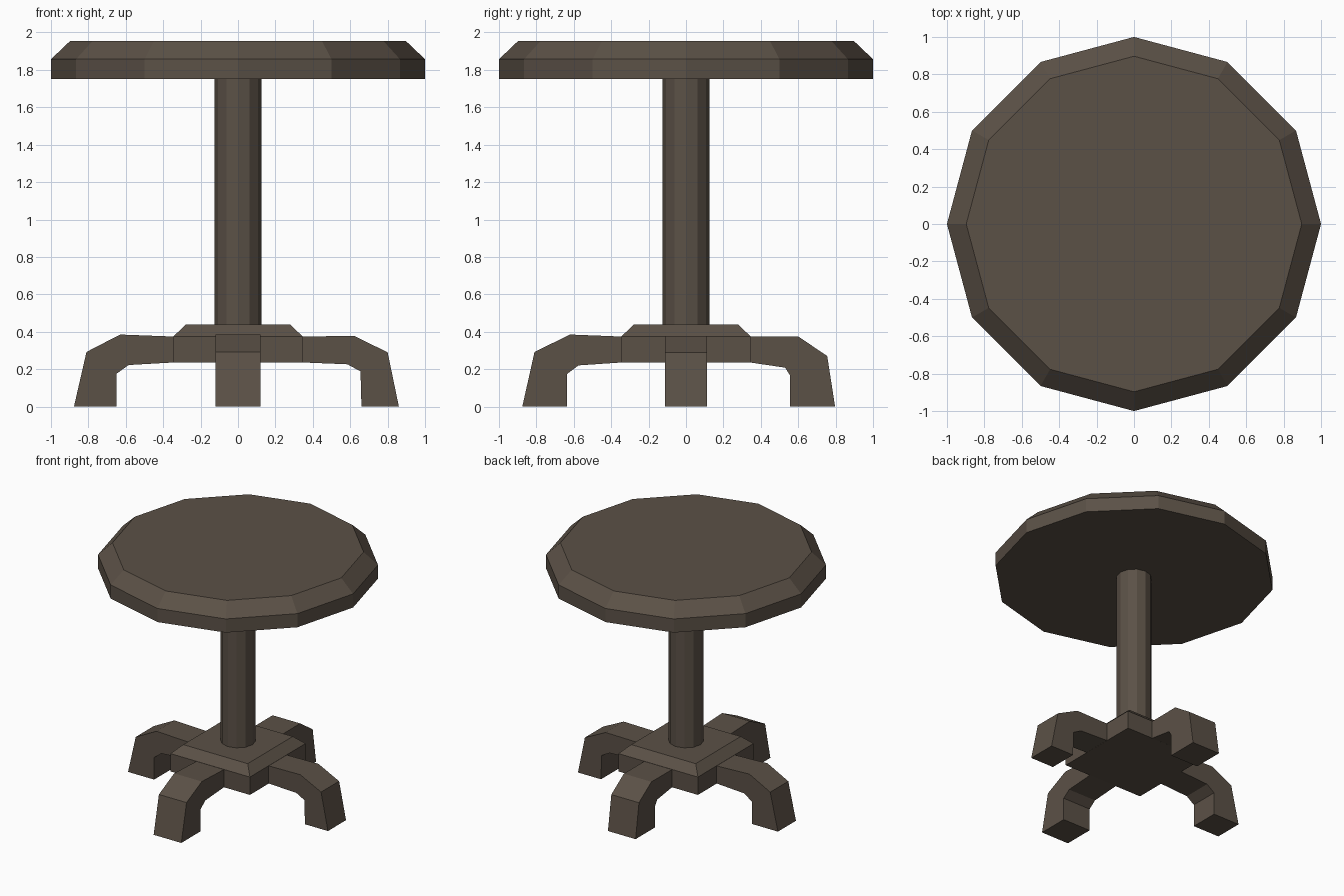
import bpy, bmesh, math
from mathutils import Matrix

if "Cube" in bpy.data.objects:
    bpy.data.objects.remove(bpy.data.objects["Cube"])

wood = bpy.data.materials.new("dark brown wood")
wood.diffuse_color = (0.105, 0.082, 0.062, 1)
wood.use_nodes = True
wood.node_tree.nodes["Principled BSDF"].inputs["Base Color"].default_value = wood.diffuse_color


def make(name, bm):
    bmesh.ops.recalc_face_normals(bm, faces=bm.faces)
    me = bpy.data.meshes.new(name)
    bm.to_mesh(me)
    bm.free()
    me.materials.append(wood)
    ob = bpy.data.objects.new(name, me)
    bpy.context.collection.objects.link(ob)
    return ob


def stack(name, sides, rings, turn=0.0):
    """Closed solid from (radius, z) rings of a regular polygon."""
    bm = bmesh.new()
    loops = []
    for r, z in rings:
        angles = [turn + 2 * math.pi * i / sides for i in range(sides)]
        loops.append([bm.verts.new((r * math.cos(a), r * math.sin(a), z)) for a in angles])
    for lo, hi in zip(loops, loops[1:]):
        for i in range(sides):
            j = (i + 1) % sides
            bm.faces.new((lo[i], lo[j], hi[j], hi[i]))
    bm.faces.new(loops[0])
    bm.faces.new(loops[-1])
    return make(name, bm)


def leg(name, angle, outer, inner, half):
    """Bent leg: side profile of outer and inner points, given a width and turned."""
    bm = bmesh.new()
    spin = Matrix.Rotation(math.radians(angle), 4, 'Z')
    rows = []
    for (xo, zo), (xi, zi) in zip(outer, inner):
        rows.append([bm.verts.new((xo, -half, zo)), bm.verts.new((xo, half, zo)),
                     bm.verts.new((xi, half, zi)), bm.verts.new((xi, -half, zi))])
    for a, b in zip(rows, rows[1:]):
        for i in range(4):
            j = (i + 1) % 4
            bm.faces.new((a[i], a[j], b[j], b[i]))
    bm.faces.new(rows[0])
    bm.faces.new(rows[-1])
    bmesh.ops.transform(bm, matrix=spin, verts=bm.verts)
    return make(name, bm)


# Round top with a chamfered rim
stack("table_top", 12, [(1, 1.75), (1, 1.857), (0.897, 1.955)])

# Central column
stack("column", 12, [(0.125, 0.43), (0.125, 1.755)])

# Square base block with a sloped upper edge
d = math.sqrt(2)
stack("base_block", 4, [(0.345 * d, 0.235), (0.345 * d, 0.375), (0.28 * d, 0.438)], math.pi / 4)

# Four legs, each slightly different: knee, shoulder, foot along the outside and inside
legs = [
    ("right_leg", 0, 0.112, [(0.62, 0.378), (0.80, 0.29), (0.86, 0)],
     [(0.585, 0.226), (0.655, 0.188), (0.66, 0)]),
    ("back_leg", 90, 0.12, [(0.60, 0.375), (0.755, 0.27), (0.797, 0)],
     [(0.53, 0.208), (0.555, 0.168), (0.555, 0)]),
    ("left_leg", 180, 0.112, [(0.63, 0.385), (0.81, 0.292), (0.877, 0)],
     [(0.585, 0.222), (0.65, 0.175), (0.65, 0)]),
    ("front_leg", 270, 0.12, [(0.62, 0.385), (0.81, 0.292), (0.875, 0)],
     [(0.575, 0.22), (0.635, 0.175), (0.635, 0)]),
]
for name, angle, half, outer, inner in legs:
    leg(name, angle, [(0.34, 0.374)] + outer, [(0.34, 0.236)] + inner, half)
